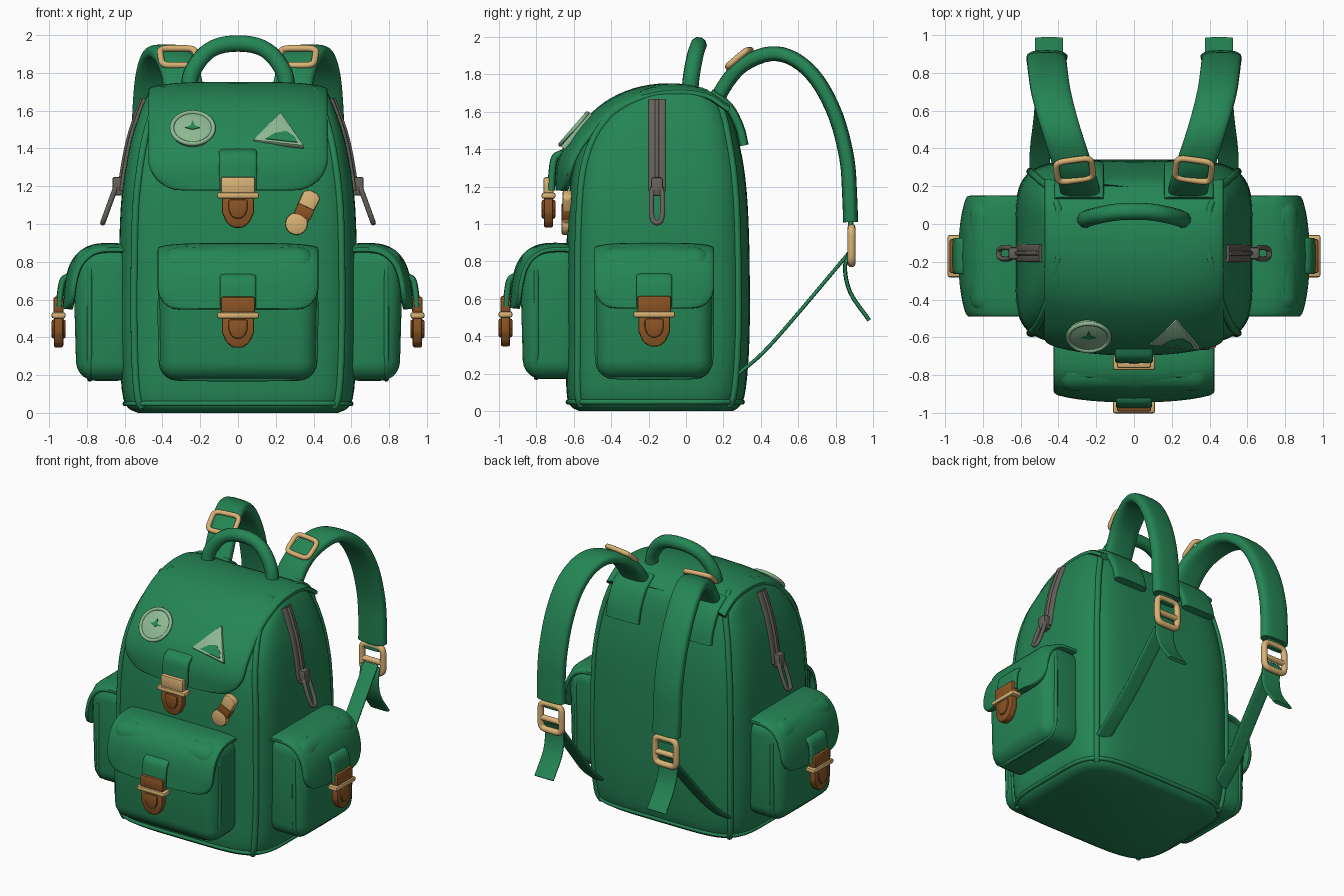
import bpy, bmesh
from math import sin, cos, pi, sqrt, radians
from mathutils import Vector, Matrix

if "Cube" in bpy.data.objects:
    bpy.data.objects.remove(bpy.data.objects["Cube"])


def material(name, rgb):
    m = bpy.data.materials.new(name)
    m.use_nodes = True
    m.diffuse_color = (*rgb, 1)
    bsdf = m.node_tree.nodes["Principled BSDF"]
    bsdf.inputs["Base Color"].default_value = (*rgb, 1)
    bsdf.inputs["Roughness"].default_value = 0.7
    return m


GREEN = material("green canvas", (0.018, 0.235, 0.09))
TAN = material("pale brass", (0.70, 0.45, 0.18))
BROWN = material("brown leather", (0.26, 0.09, 0.018))
GREY = material("grey zip", (0.13, 0.12, 0.10))
PALE = material("pale green badge", (0.27, 0.48, 0.29))
I = Matrix()


def finish(name, bm, mat, M=I):
    bmesh.ops.recalc_face_normals(bm, faces=bm.faces)
    me = bpy.data.meshes.new(name)
    bm.to_mesh(me)
    bm.free()
    me.transform(M)
    me.materials.append(mat)
    me.shade_smooth()
    me.set_sharp_from_angle(angle=radians(40))
    ob = bpy.data.objects.new(name, me)
    bpy.context.collection.objects.link(ob)
    return ob


def smooth(pts, n=4):
    """Catmull-Rom resampling of a list of tuples."""
    P = [Vector(p) for p in pts]
    P = [2 * P[0] - P[1]] + P + [2 * P[-1] - P[-2]]
    out = []
    for a, b, c, d in zip(P, P[1:], P[2:], P[3:]):
        for k in range(n):
            t = k / n
            out.append(0.5 * (2 * b + (c - a) * t + (2 * a - 5 * b + 4 * c - d) * t * t
                              + (3 * b - a - 3 * c + d) * t ** 3))
    return out + [P[-2]]


def spow(v, n):
    return (1 if v >= 0 else -1) * abs(v) ** (2 / n)


def loft(name, rings, mat, M=I):
    bm = bmesh.new()
    R = [[bm.verts.new(p) for p in r] for r in rings]
    n = len(R[0])
    for a, b in zip(R, R[1:]):
        for i in range(n):
            bm.faces.new((a[i], a[(i + 1) % n], b[(i + 1) % n], b[i]))
    bm.faces.new(R[0])
    bm.faces.new(R[-1])
    return finish(name, bm, mat, M)


def band(name, path, half, thick, mat, M=I, axis=(1, 0, 0), corner=0, bulge=0, n=4, seg=40):
    """Soft flat strip along a path; the far end can have rounded corners."""
    P = smooth(path)
    if corner:  # extra rows towards the rounded end
        P = P[:-1] + [P[-2].lerp(P[-1], k / 6) for k in range(1, 7)]
    axis, rings = Vector(axis), []
    for i, p in enumerate(P):
        t = (P[min(i + 1, len(P) - 1)] - P[max(i - 1, 0)]).normalized()
        nrm = t.cross(axis).normalized()
        s = sum((P[k + 1] - P[k]).length for k in range(i, len(P) - 1))
        h = half
        if s < corner:
            h += sqrt(corner ** 2 - (corner - s) ** 2) - corner
        ring = []
        for k in range(seg):
            a = 2 * pi * k / seg
            u = h * spow(cos(a), n)
            q = p + axis * u + nrm * thick / 2 * spow(sin(a), n)
            ring.append(q + Vector((0, bulge * (u / half) ** 2, -bulge * 0.4 * (u / half) ** 4)))
        rings.append(ring)
    return loft(name, rings, mat, M)


def tube(name, pts, r, mat, M=I, cyclic=False):
    cu = bpy.data.curves.new(name, "CURVE")
    cu.dimensions = "3D"
    cu.bevel_depth, cu.bevel_resolution, cu.use_fill_caps = r, 3, True
    sp = cu.splines.new("POLY")
    sp.points.add(len(pts) - 1)
    for q, p in zip(sp.points, pts):
        q.co = (*p, 1)
    sp.use_cyclic_u = cyclic
    tmp = bpy.data.objects.new(name, cu)
    bm = bmesh.new()
    me = bpy.data.meshes.new_from_object(tmp)
    bm.from_mesh(me)
    bpy.data.objects.remove(tmp)
    bpy.data.meshes.remove(me)
    return finish(name, bm, mat, M)


def loop(name, w, h, r, mat, M=I, n=5):
    """Rounded rectangular ring in the local xz plane."""
    pts = [(w * spow(cos(a), n), 0, h * spow(sin(a), n)) for a in (2 * pi * k / 40 for k in range(40))]
    return tube(name, pts, r, mat, M, True)


def plate(name, outline, depth, mat, M=I, bevel=0.012):
    """Outline in the local xz plane, thickened along y."""
    bm = bmesh.new()
    f = bm.faces.new([bm.verts.new((x, -depth / 2, z)) for x, z in outline])
    ext = bmesh.ops.extrude_face_region(bm, geom=[f])
    bmesh.ops.translate(bm, vec=(0, depth, 0), verts=[v for v in ext["geom"] if isinstance(v, bmesh.types.BMVert)])
    if bevel:
        bmesh.ops.bevel(bm, geom=bm.edges[:], offset=bevel, segments=2, affect="EDGES", profile=0.5)
    return finish(name, bm, mat, M)


def rect(w, z0, z1):
    return [(-w, z0), (w, z0), (w, z1), (-w, z1)]


def disc(r, cx=0, cz=0, n=28):
    return [(cx + r * cos(2 * pi * k / n), cz + r * sin(2 * pi * k / n)) for k in range(n)]


T = Matrix.Translation


def rot(deg, ax):
    return Matrix.Rotation(radians(deg), 4, ax)


# Main body: rounded rectangular sections (height, half width, front, back)
sections = smooth([(0, .53, -.57, .25), (.03, .585, -.62, .29), (.12, .615, -.64, .32), (.4, .63, -.64, .34),
                   (.8, .63, -.64, .34), (1.1, .62, -.63, .33), (1.3, .595, -.605, .31), (1.45, .565, -.55, .28),
                   (1.56, .53, -.47, .25), (1.64, .5, -.37, .21), (1.7, .47, -.24, .13), (1.73, .43, -.12, .04)], 3)


def body_point(s, a, grow=0):
    z, w, f, b = s
    return Vector(((w + grow) * spow(cos(a), 5), (f + b) / 2 + ((b - f) / 2 + grow) * spow(sin(a), 5), z))


loft("body", [[body_point(s, 2 * pi * k / 64) for k in range(64)] for s in sections], GREEN)

# Piping along the side panel seams
for side, word in ((1, "left"), (-1, "right")):
    pts = [body_point(s, -pi / 4) for s in sections[3:-2]] + [body_point(s, pi / 4) for s in sections[-3:2:-1]]
    tube(word + "_piping", [(p.x * side, p.y, p.z) for p in pts], .02, GREEN)
tube("base_piping", [body_point(sections[4], 2 * pi * k / 64) for k in range(64)], .014, GREEN, I, True)

# Top flap with its closing tab
band("top_flap", [(0, .18, 1.63), (0, .06, 1.705), (0, -.1, 1.725), (0, -.27, 1.70), (0, -.42, 1.63), (0, -.54, 1.52),
                  (0, -.62, 1.42), (0, -.665, 1.31), (0, -.67, 1.18)], .475, .055, GREEN, corner=.19, bulge=.05)
band("top_flap_tab", [(0, -.655, 1.38), (0, -.70, 1.355), (0, -.715, 1.28), (0, -.72, 1.18)], .1, .04, GREEN)


def buckle(name, M, top):
    tongue = [(-.085, 0), (-.085, -.09), (-.06, -.145), (-.025, -.17), (.025, -.17), (.06, -.145), (.085, -.09), (.085, 0)]
    plate(name + "_tongue", tongue, .05, BROWN, M)
    plate(name + "_ridge", [(x * .6, z * .6 - .02) for x, z in tongue], .075, BROWN, M)
    plate(name + "_plate", rect(.09, .01, .1), .055, top, M)
    plate(name + "_bar", rect(.112, -.015, .018), .075, TAN, M)


buckle("top_buckle", T((0, -.735, 1.15)), TAN)


# Pockets: built facing the front, then turned into place
def pocket(name, half, M):
    bm = bmesh.new()
    bmesh.ops.create_cube(bm, size=1, matrix=T((0, -.12, .525)) @ Matrix.Diagonal((2 * half, .34, .71, 1)))
    for v in bm.verts:  # lean the lower front back a little
        if v.co.y < -.2 and v.co.z < .4:
            v.co.y += .02
    bmesh.ops.bevel(bm, geom=bm.edges[:], offset=.1, segments=5, affect="EDGES", profile=0.5)
    finish(name + "_pouch", bm, GREEN, M)
    loop(name + "_piping", half - .008, .345, .014, GREEN, M @ T((0, -.2, .525)), 7)
    band(name + "_flap", [(0, .04, .865), (0, -.1, .875), (0, -.2, .86), (0, -.27, .8), (0, -.305, .7), (0, -.32, .55)],
         half + .005, .05, GREEN, M, corner=.12, bulge=.025)
    band(name + "_tab", [(0, -.30, .725), (0, -.34, .705), (0, -.355, .64), (0, -.362, .56)], .095, .035, GREEN, M)
    buckle(name + "_buckle", M @ T((0, -.365, .515)), BROWN)


pocket("front_pocket", .42, T((0, -.6, 0)))
pocket("left_pocket", .315, T((.585, -.17, 0)) @ rot(90, "Z"))
pocket("right_pocket", .315, T((-.585, -.17, 0)) @ rot(-90, "Z"))

# Carry handle
arch = smooth([(-.26, .02, 1.70), (-.245, .03, 1.80), (-.17, .05, 1.905), (-.07, .065, 1.95), (.07, .065, 1.95),
               (.17, .05, 1.905), (.245, .03, 1.80), (.26, .02, 1.70)])
tube("carry_handle", arch, .045, GREEN)

# Straps, buckles and zips, mirrored left and right
for side, word in ((1, "left"), (-1, "right")):
    def mir(pts):
        return [(x * side, y, z) for x, y, z in pts]
    band(word + "_shoulder_strap", mir([(.28, .14, 1.62), (.295, .22, 1.76), (.325, .31, 1.855), (.37, .45, 1.91),
         (.41, .58, 1.88), (.44, .70, 1.77), (.455, .80, 1.58), (.462, .86, 1.35), (.465, .875, 1.15), (.46, .88, 1.01)]),
         .105, .08, GREEN, n=3)
    band(word + "_strap_patch", mir([(.29, .13, 1.70), (.29, .225, 1.63), (.29, .285, 1.52), (.29, .31, 1.42)]),
         .13, .05, GREEN)
    band(word + "_strap_web", mir([(.46, .88, 1.02), (.46, .88, .95)]), .06, .03, GREEN)
    band(word + "_lower_strap", mir([(.455, .875, .85), (.475, .58, .5), (.495, .41, .31), (.5, .28, .2)]), .055, .02, GREEN)
    band(word + "_strap_tail", mir([(.455, .87, .84), (.455, .85, .76), (.45, .88, .63), (.45, .98, .485)]), .075, .022, GREEN)
    loop(word + "_strap_buckle", .085, .095, .022, TAN, T((.458 * side, .885, .885)))
    tube(word + "_strap_buckle_bar", mir([(.375, .885, .87), (.54, .885, .87)]), .02, TAN)
    M = T((.315 * side, .285, 1.885)) @ rot(-8 * side, "Z") @ rot(-50, "X")
    loop(word + "_top_ring", .095, .07, .017, TAN, M)
    # Side zip with a hanging pull
    band(word + "_zip", mir([(s[1], -.155, s[0]) for s in sections if 1.15 < s[0] < 1.67]), .046, .03, GREY, axis=(0, 1, 0))
    tube(word + "_zip_teeth", mir([(s[1] + .015, -.155, s[0]) for s in sections if 1.15 < s[0] < 1.67]), .012, GREY)
    plate(word + "_zip_slider", rect(.032, -.05, .05), .06, GREY, T((.635 * side, -.155, 1.2)) @ rot(90, "Z"))
    M = T((.68 * side, -.155, 1.105)) @ rot(-20 * side, "Y") @ rot(90, "Z")
    loop(word + "_zip_pull", .03, .105, .014, GREY, M, 3)

# Badges lying on the top flap
M = T((-.24, -.59, 1.50)) @ rot(-41, "X")
plate("round_badge", disc(.112), .03, PALE, M, .006)
loop("round_badge_rim", .11, .11, .012, PALE, M @ T((0, -.012, 0)), 2)
plate("round_badge_needle", [(-.04, 0), (0, -.015), (.04, 0), (.012, .012), (0, .05), (-.012, .012)], .006,
      GREEN, M @ T((0, -.016, 0)), 0)
M = T((.225, -.59, 1.485)) @ rot(-41, "X")
plate("triangle_badge", [(-.145, -.065), (.125, -.105), (.0, .135)], .03, PALE, M, .006)
plate("triangle_badge_hill", [(-.08, -.06), (.09, -.085), (.075, -.045), (.03, -.005), (-.03, -.02)], .006,
      GREEN, M @ T((0, -.016, 0)), 0)

# Small hanging charm beside the top buckle
M = T((.35, -.635, 1.065)) @ rot(25, "Y")
plate("charm_body", [(-.045, -.07), (.04, -.07), (.05, .1), (.02, .118), (-.02, .118), (-.05, .1)], .05, TAN, M)
plate("charm_foot", disc(.06, -.01, -.075, 16), .06, TAN, M, .01)
plate("charm_band", rect(.047, -.03, .03), .062, BROWN, M, .006)
